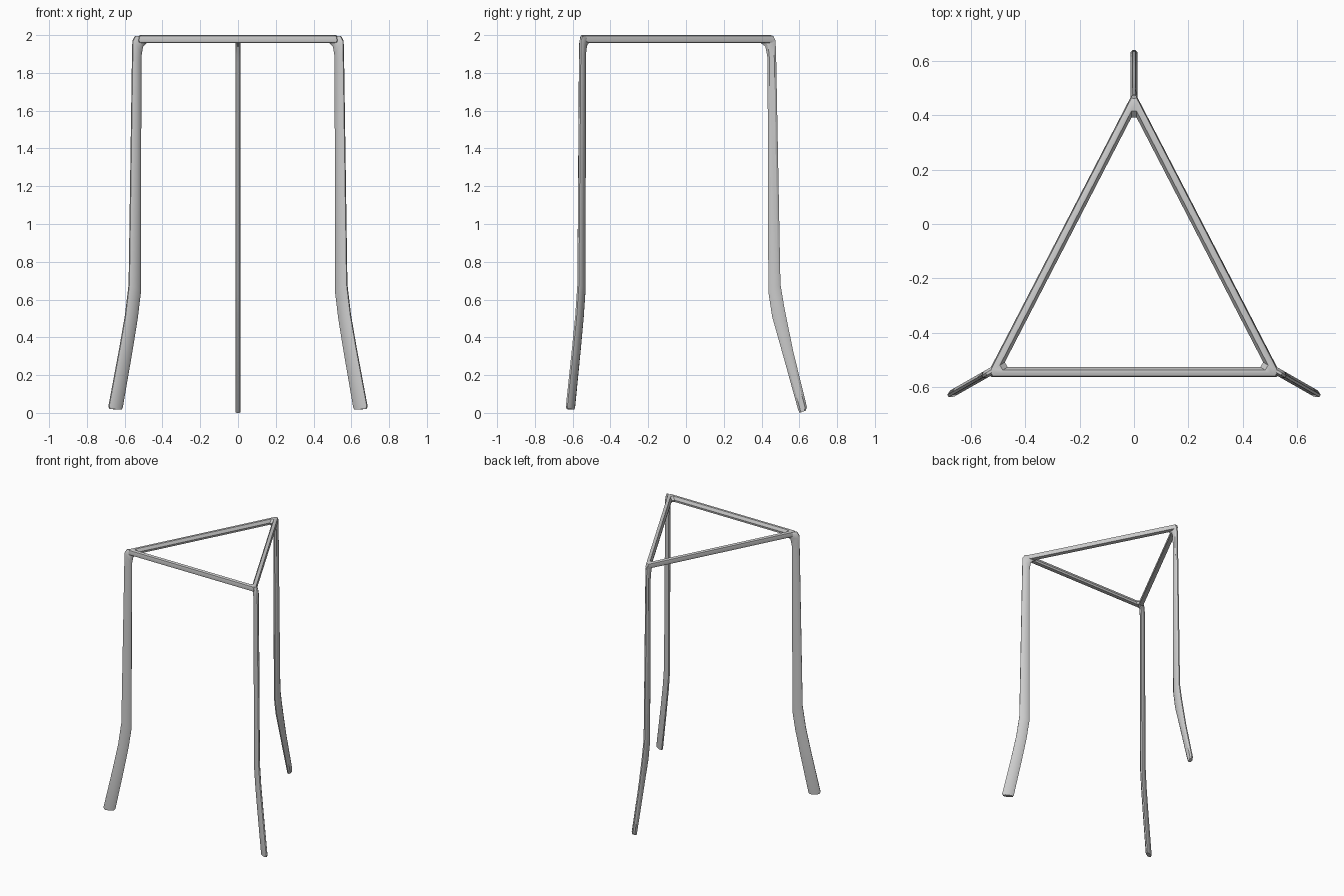
import bpy, bmesh, math
from mathutils import Vector

if "Cube" in bpy.data.objects:
    bpy.data.objects.remove(bpy.data.objects["Cube"])


def loft(name, rings, closed):
    """Skin a list of equal-length vertex rings, closed into a loop or capped."""
    bm = bmesh.new()
    vs = [[bm.verts.new(p) for p in r] for r in rings]
    n, m = len(rings[0]), len(rings)
    for i in range(m if closed else m - 1):
        a, b = vs[i], vs[(i + 1) % m]
        for j in range(n):
            k = (j + 1) % n
            bm.faces.new((a[j], a[k], b[k], b[j]))
    if not closed:
        bm.faces.new(vs[0])
        bm.faces.new(vs[-1])
    bmesh.ops.recalc_face_normals(bm, faces=bm.faces)
    me = bpy.data.meshes.new(name)
    bm.to_mesh(me)
    bm.free()
    ob = bpy.data.objects.new(name, me)
    bpy.context.collection.objects.link(ob)
    bpy.ops.object.select_all(action='DESELECT')
    bpy.context.view_layer.objects.active = ob
    ob.select_set(True)
    bpy.ops.object.shade_smooth_by_angle(angle=math.radians(35))
    return ob


# Triangular top frame: bar section as (inset from outer edge, height)
corners = [Vector((-0.545, -0.563)), Vector((0.545, -0.563)), Vector((0, 0.49))]
section = [(0, 1.972), (0.004, 1.995), (0.012, 2.0), (0.026, 1.998),
           (0.037, 1.976), (0.034, 1.961), (0.014, 1.957), (0.003, 1.962)]
setback = 0.02
rings = []
for i, c in enumerate(corners):
    to_prev = (corners[i - 1] - c).normalized()
    to_next = (corners[(i + 1) % 3] - c).normalized()
    bis = (to_prev + to_next).normalized()
    sin_half = math.sin(to_prev.angle(to_next) / 2)
    for d in (to_prev, to_next):
        ring = []
        for inset, z in section:
            p = c + bis * (inset / sin_half) + d * setback
            ring.append((p.x, p.y, z))
        rings.append(ring)
loft("top_frame", rings, True)


# Blade-like legs: each station is inner (u, z) and outer (u, z)
def leg(name, stations, place, side, half):
    shape = [(0, .35), (.22, 1), (.78, 1), (1, .35),
             (1, -.35), (.78, -1), (.22, -1), (0, -.35)]
    rings = []
    for ui, zi, uo, zo in stations:
        a, b = place(ui, zi), place(uo, zo)
        rings.append([a.lerp(b, f) + side * (t * half) for f, t in shape])
    loft(name, rings, False)


back = [(.395, 1.958, .415, 1.997), (.42, 1.94, .462, 1.996),
        (.43, 1.89, .474, 1.97), (.432, 1.85, .477, 1.90),
        (.436, .64, .50, .68), (.456, .51, .522, .55),
        (.515, .30, .569, .32), (.594, .015, .64, .032),
        (.602, .0, .634, .012)]
leg("back_leg", back, lambda u, z: Vector((0, u, z)), Vector((1, 0, 0)), 0.0135)

front = [(.485, 1.958, .50, 1.997), (.505, 1.94, .543, 1.996),
         (.513, 1.89, .557, 1.97), (.514, 1.85, .559, 1.90),
         (.516, .64, .577, .68), (.533, .50, .596, .52),
         (.562, .32, .627, .34), (.612, .03, .684, .035),
         (.618, .018, .678, .02)]
for s, name in ((-1, "front_left_leg"), (1, "front_right_leg")):
    leg(name, front,
        lambda u, z, s=s: Vector((s * u, -0.55 - 0.57 * (u - 0.54), z)),
        Vector((s * 0.5, 0.866, 0)), 0.0135)
